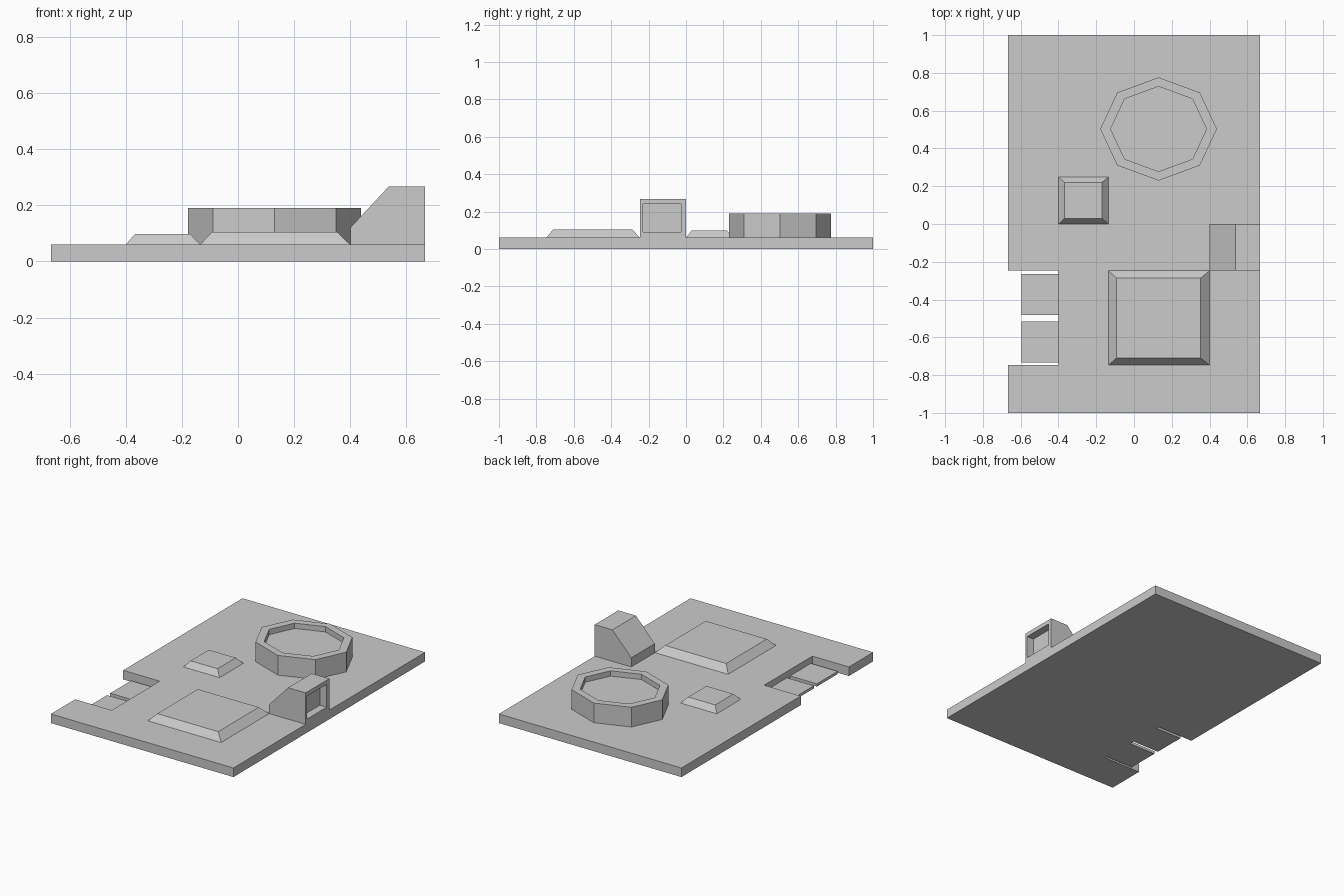
import bpy, bmesh
from math import sin, cos, pi

if "Cube" in bpy.data.objects:
    bpy.data.objects.remove(bpy.data.objects["Cube"])


def loft(name, rings):
    """Solid from stacked loops of points, capped at both ends."""
    bm = bmesh.new()
    loops = [[bm.verts.new(p) for p in ring] for ring in rings]
    n = len(loops[0])
    for a, b in zip(loops, loops[1:]):
        for i in range(n):
            j = (i + 1) % n
            bm.faces.new((a[i], a[j], b[j], b[i]))
    bm.faces.new(loops[0][::-1])
    bm.faces.new(loops[-1])
    bmesh.ops.recalc_face_normals(bm, faces=bm.faces)
    mesh = bpy.data.meshes.new(name)
    bm.to_mesh(mesh)
    bm.free()
    ob = bpy.data.objects.new(name, mesh)
    bpy.context.collection.objects.link(ob)
    return ob


def rect(x0, x1, y0, y1, z):
    return [(x0, y0, z), (x1, y0, z), (x1, y1, z), (x0, y1, z)]


def octagon(rx, ry, z):
    return [(0.13 + rx * cos(i * pi / 4), 0.503 + ry * sin(i * pi / 4), z) for i in range(8)]


W, T = 0.667, 0.06

# Board with an edge notch on the left
outline = [(-W, -1), (W, -1), (W, 1), (-W, 1), (-W, -0.245),
           (-0.4, -0.245), (-0.4, -0.747), (-W, -0.747)]
loft("board", [[(x, y, z) for x, y in outline] for z in (0, T)])

# Thin contact tabs in the notch
for i, y in enumerate((-0.732, -0.482)):
    loft(f"contact_tab_{i + 1}", [rect(-0.596, -0.4, y, y + 0.217, z) for z in (0, 0.018)])

# Tapered chips
loft("small_chip", [rect(-0.4, -0.135, 0, 0.25, T), rect(-0.367, -0.17, 0.03, 0.22, 0.098)])
loft("large_chip", [rect(-0.135, 0.4, -0.747, -0.247, T),
                    rect(-0.093, 0.353, -0.71, -0.287, 0.105)])

# Eight-sided battery holder with a shallow recess
loft("round_holder", [octagon(0.309, 0.273, T), octagon(0.309, 0.273, 0.19),
                      octagon(0.254, 0.225, 0.19), octagon(0.254, 0.225, 0.155)])

# Sloped connector with a socket in its outer face
profile = [(0.4, T), (W, T), (W, 0.268), (0.538, 0.268), (0.4, 0.12)]
connector = loft("connector", [[(x, y, z) for x, z in profile] for y in (-0.246, 0)])
cutter = loft("socket_cutter", [rect(W - 0.05, W + 0.1, -0.23, -0.027, z) for z in (0.09, 0.24)])
cutter.hide_render = True
cutter.hide_viewport = True
mod = connector.modifiers.new("socket", 'BOOLEAN')
mod.operation = 'DIFFERENCE'
mod.solver = 'EXACT'
mod.object = cutter
